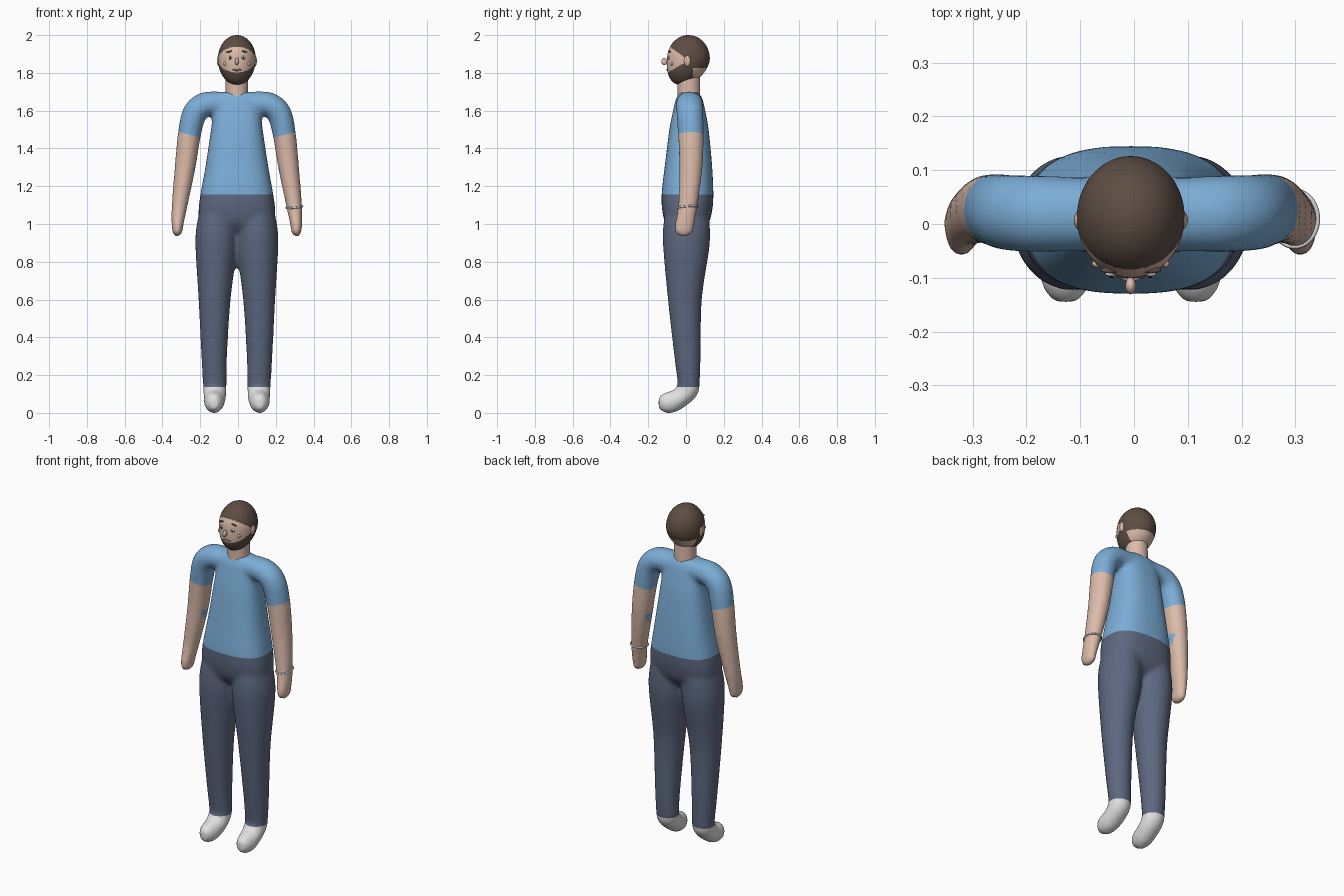
import bpy, bmesh, math
from mathutils import Vector, Matrix
from mathutils.bvhtree import BVHTree

cube = bpy.data.objects.get("Cube")
if cube:
    bpy.data.objects.remove(cube, do_unlink=True)

SHIFT = -0.006  # body centre line


def material(name, r, g, b):
    m = bpy.data.materials.new(name)
    m.use_nodes = True
    m.diffuse_color = (r, g, b, 1)
    bsdf = m.node_tree.nodes["Principled BSDF"]
    bsdf.inputs["Base Color"].default_value = (r, g, b, 1)
    bsdf.inputs["Roughness"].default_value = 0.7
    return m


shirt = material("shirt blue", 0.2, 0.42, 0.68)
denim = material("trouser slate", 0.109, 0.138, 0.215)
shoe = material("shoe white", 0.75, 0.75, 0.75)
skin = material("skin", 0.72, 0.5, 0.4)
hair = material("hair brown", 0.11, 0.075, 0.057)
black = material("pupil black", 0.015, 0.012, 0.012)
white = material("eye white", 0.85, 0.85, 0.85)
silver = material("bracelet silver", 0.68, 0.71, 0.74)


def link(name, bm, mats):
    me = bpy.data.meshes.new(name)
    bm.to_mesh(me)
    bm.free()
    ob = bpy.data.objects.new(name, me)
    bpy.context.collection.objects.link(ob)
    for m in mats:
        me.materials.append(m)
    me.shade_smooth()
    return ob


def spline(rows, n=5):
    """Catmull-Rom interpolation through rows of numbers."""
    out = []
    for i in range(len(rows) - 1):
        a, b, c, d = (rows[min(max(k, 0), len(rows) - 1)] for k in range(i - 1, i + 3))
        for j in range(n):
            t = j / n
            out.append([0.5 * (2 * q + (r - p) * t + (2 * p - 5 * q + 4 * r - s) * t * t
                               + (3 * q - p - 3 * r + s) * t ** 3)
                        for p, q, r, s in zip(a, b, c, d)])
    return out + [list(rows[-1])]


def tube(bm, rows, axis, power=2.0, sides=40):
    """Loft of (x, y, z, half width along axis, half width across)."""
    rows = spline(rows)
    pts = [Vector(r[:3]) for r in rows]
    rings = []
    for i, r in enumerate(rows):
        tangent = pts[min(i + 1, len(pts) - 1)] - pts[max(i - 1, 0)]
        across = tangent.cross(axis).normalized()
        ring = []
        for k in range(sides):
            a = math.tau * k / sides
            c, s = math.cos(a), math.sin(a)
            c = math.copysign(abs(c) ** (2 / power), c)
            s = math.copysign(abs(s) ** (2 / power), s)
            ring.append(bm.verts.new(pts[i] + axis * c * r[3] + across * s * r[4]))
        rings.append(ring)
    for p, q in zip(rings, rings[1:]):
        for k in range(sides):
            bm.faces.new((p[k], p[k - 1], q[k - 1], q[k]))
    bm.faces.new(rings[0])
    bm.faces.new(rings[-1])


X, Y = Vector((1, 0, 0)), Vector((0, 1, 0))

# Body volumes: torso, arms and legs
bm = bmesh.new()
tube(bm, [(0, .005, .94, .16, .06), (0, .005, 1.0, .196, .112), (0, .006, 1.07, .203, .132),
          (0, .008, 1.155, .193, .137),
          (0, .013, 1.3, .167, .126), (0, .016, 1.5, .137, .104), (0, .017, 1.6, .126, .085),
          (0, .017, 1.66, .12, .071), (0, .017, 1.697, .1, .05)], X, 2.6)
for s in (1, -1):
    tube(bm, [(0, .018, 1.637, .068, .06), (s * .12, .018, 1.638, .07, .064),
              (s * .18, .019, 1.628, .072, .065), (s * .226, .021, 1.58, .071, .065),
              (s * .252, .026, 1.47, .068, .061), (s * .274, .026, 1.3, .062, .055),
              (s * .303, .01, 1.1, .052, .042), (s * .314, -.007, 1.0, .052, .032),
              (s * .315, -.011, .955, .047, .026), (s * .315, -.011, .935, .026, .012)], Y)
    tube(bm, [(s * .085, .005, 1.14, .06, .07), (s * .1, .005, 1.06, .096, .112),
              (s * .107, .003, .98, .108, .124), (s * .109, .001, .87, .11, .122),
              (s * .118, -.006, .6, .085, .09),
              (s * .12, .008, .3, .068, .07), (s * .117, .014, .16, .063, .059),
              (s * .117, .007, .12, .061, .058), (s * .117, -.03, .081, .059, .053),
              (s * .12, -.075, .058, .054, .057), (s * .121, -.115, .053, .044, .052),
              (s * .121, -.145, .052, .024, .03)], X)
bmesh.ops.recalc_face_normals(bm, faces=bm.faces)
bmesh.ops.translate(bm, verts=bm.verts, vec=(SHIFT, 0, 0))
body = link("body", bm, [])

# Fuse and soften the volumes into one skin
remesh = body.modifiers.new("fuse", "REMESH")
remesh.mode = "VOXEL"
remesh.voxel_size = 0.011
soften = body.modifiers.new("soften", "SMOOTH")
soften.factor = 0.5
soften.iterations = 10
bpy.context.view_layer.update()
fused = bpy.data.meshes.new_from_object(body.evaluated_get(bpy.context.evaluated_depsgraph_get()))
body.modifiers.clear()
fused.materials.clear()
for m in (shirt, denim, shoe, skin):
    fused.materials.append(m)
bm = bmesh.new()
bm.from_mesh(fused)


def cut(point, normal, test):
    faces = [f for f in bm.faces if test(f.calc_center_median())]
    geom = faces + list({e for f in faces for e in f.edges}) + list({v for f in faces for v in f.verts})
    bmesh.ops.bisect_plane(bm, geom=geom, plane_co=point, plane_no=normal)


# Crisp hems at waist, ankles and sleeves, then colour by region
HEM, ANKLE = 1.155, 0.137
cut((0, 0, HEM), (0, 0, 1), lambda c: abs(c.x - SHIFT) < 0.23)
cut((0, 0, ANKLE), (0, 0, 1), lambda c: c.z < 0.3)
sleeves = {s: (Vector((SHIFT + s * .252, 0, 1.472)), Vector((s * .25, 0, -1))) for s in (1, -1)}
for s, (point, normal) in sleeves.items():
    cut(point, normal, lambda c: s * (c.x - SHIFT) > 0.168 and c.z > 1.3)
for f in bm.faces:
    c = f.calc_center_median()
    x = c.x - SHIFT
    point, normal = sleeves[1 if x > 0 else -1]
    is_arm = abs(x) > (0.168 if c.z > 1.3 else 0.23)
    if is_arm and (c - point).dot(normal) > 0:
        f.material_index = 3
    elif c.z < ANKLE:
        f.material_index = 2
    elif c.z < HEM:
        f.material_index = 1
    else:
        f.material_index = 0
    f.smooth = True
bm.to_mesh(fused)
bm.free()
body.data = fused

# Neck
bm = bmesh.new()
tube(bm, [(SHIFT, .015, 1.64, .061, .061), (SHIFT, .015, 1.72, .06, .06),
          (SHIFT, .012, 1.82, .06, .062)], X)
bmesh.ops.recalc_face_normals(bm, faces=bm.faces)
link("neck", bm, [skin])

# Head with hair and beard regions
bm = bmesh.new()
bmesh.ops.create_uvsphere(bm, u_segments=128, v_segments=96, radius=1)
for v in bm.verts:
    x, y, z = v.co
    low = max(0, -z)
    v.co = (SHIFT + x * .1, .013 + y * .113 - .035 * low ** 1.5, 1.875 + z * (.14 if z < 0 else .125))
for f in bm.faces:
    c = f.calc_center_median()
    forward = c.y + 0.1
    hairline = 1.95 - 0.75 * forward if c.y < 0 else 1.825
    if c.z > hairline:
        f.material_index = 1
    elif c.y < 0.037 and c.z < 1.8 + 0.58 * forward:
        f.material_index = 1
surface = BVHTree.FromBMesh(bm)
link("head", bm, [skin, hair])


def blob(name, pos, size, mat, tilt=0):
    bm = bmesh.new()
    m = Matrix.Translation(pos) @ Matrix.Rotation(tilt, 4, "Y") @ Matrix.Diagonal((*size, 1))
    bmesh.ops.create_uvsphere(bm, u_segments=20, v_segments=12, radius=1, matrix=m)
    link(name, bm, [mat])


def on_face(x, z, out=0.0):
    hit = surface.ray_cast(Vector((SHIFT + x, -1, z)), Vector((0, 1, 0)))[0]
    return hit - Vector((0, out, 0))


# Face features
for s, side in ((1, "left"), (-1, "right")):
    blob(side + "_ear", (SHIFT + s * .095, .007, 1.863), (.011, .018, .029), skin)
    blob(side + "_eye", on_face(s * .036, 1.88), (.011, .006, .01), white)
    blob(side + "_pupil", on_face(s * .036, 1.88, .004), (.006, .004, .006), black)
    blob(side + "_brow", on_face(s * .038, 1.913), (.019, .006, .004), hair, s * .2)
    blob(side + "_cheek", on_face(s * .064, 1.848), (.008, .007, .01), skin)
blob("nose", on_face(0, 1.86, .014), (.01, .016, .019), skin)
blob("mouth", on_face(0, 1.816), (.026, .004, .005), hair)
blob("teeth", on_face(0, 1.817, .002), (.018, .004, .003), white)

# Bracelet on the left wrist
bm = bmesh.new()
N, M = 40, 10
rings = []
for i in range(N):
    a = math.tau * i / N
    rings.append([])
    for j in range(M):
        b = math.tau * j / M
        r = .044 + .004 * math.cos(b)
        rings[-1].append(bm.verts.new((r * math.cos(a), 1.18 * r * math.sin(a), .005 * math.sin(b))))
for i in range(N):
    for j in range(M):
        bm.faces.new((rings[i - 1][j - 1], rings[i][j - 1], rings[i][j], rings[i - 1][j]))
bmesh.ops.recalc_face_normals(bm, faces=bm.faces)
bracelet = link("bracelet", bm, [silver])
bracelet.location = (SHIFT + .304, .01, 1.09)
bracelet.rotation_euler = (0.08, -0.1, 0)
